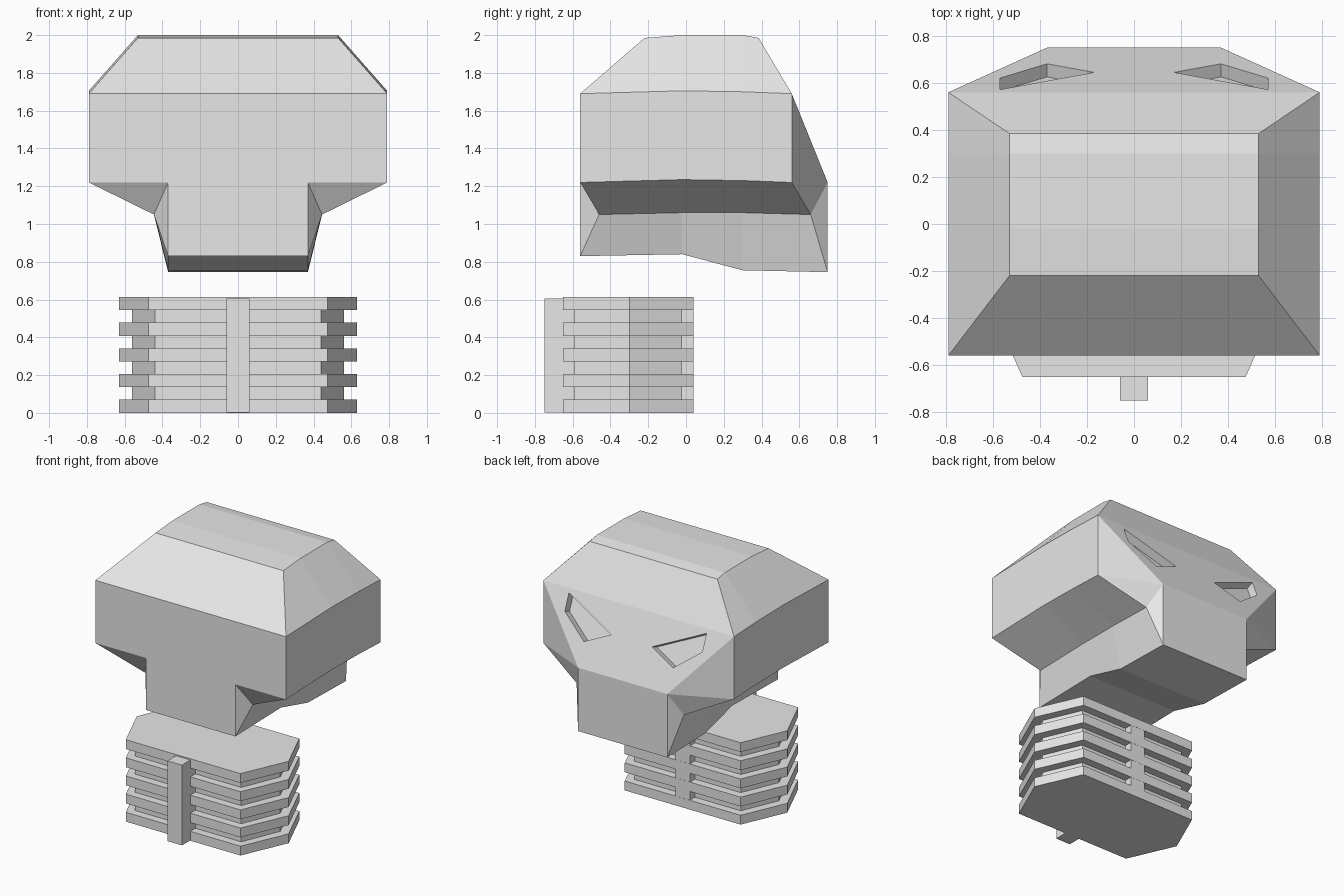
import bpy
import bmesh
from mathutils import Vector

default = bpy.data.objects.get("Cube")
if default:
    bpy.data.objects.remove(default, do_unlink=True)

bone = bpy.data.materials.new("bone_grey")
bone.use_nodes = True
bone.diffuse_color = (0.8, 0.8, 0.8, 1)
bone.node_tree.nodes["Principled BSDF"].inputs["Base Color"].default_value = (0.8, 0.8, 0.8, 1)


def finish(bm, name):
    """Turn a bmesh into a flat shaded object."""
    bmesh.ops.recalc_face_normals(bm, faces=bm.faces)
    mesh = bpy.data.meshes.new(name)
    bm.to_mesh(mesh)
    bm.free()
    mesh.materials.append(bone)
    obj = bpy.data.objects.new(name, mesh)
    bpy.context.collection.objects.link(obj)
    return obj


def prism(name, outline, offset):
    """Extrude a planar outline along an offset."""
    bm = bmesh.new()
    low = [bm.verts.new(p) for p in outline]
    high = [bm.verts.new(Vector(p) + Vector(offset)) for p in outline]
    bm.faces.new(low)
    bm.faces.new(high)
    for i in range(len(low)):
        j = (i + 1) % len(low)
        bm.faces.new((low[i], low[j], high[j], high[i]))
    return finish(bm, name)


# Skull: each rail is half width, rear y, front y, then heights at four stations
rails = [
    (0.53, -0.22, 0.385, (1.985, 2.0, 2.0, 1.985)),
    (0.79, -0.56, 0.56, (1.69, 1.705, 1.70, 1.69)),
    (0.79, -0.56, 0.56, (1.22, 1.235, 1.23, 1.22)),
    (0.445, -0.46, 0.66, (1.05, 1.06, 1.06, 1.05)),
    (0.37, -0.56, 0.75, (0.83, 0.84, 0.755, 0.745)),
]
bm = bmesh.new()
sides = []
for s in (-1, 1):
    sides.append([[bm.verts.new((s * x, y, z)) for y, z in zip((y0, -0.02, 0.3, y1), zs)]
                  for x, y0, y1, zs in rails])
right, left = sides
for side in sides:
    for upper, lower in zip(side, side[1:]):
        for k in range(3):
            bm.faces.new((upper[k], upper[k + 1], lower[k + 1], lower[k]))
for r in (0, -1):
    for k in range(3):
        bm.faces.new((right[r][k], right[r][k + 1], left[r][k + 1], left[r][k]))

# Skull ends: rear wall, face, and jaw with pinched corners
for k, y in ((0, -0.56), (3, 0.75)):
    inner = [bm.verts.new((s * 0.37, y, 1.22)) for s in (-1, 1)]
    bm.faces.new((right[0][k], left[0][k], left[1][k], right[1][k]))
    bm.faces.new((right[1][k], left[1][k], inner[1], inner[0]))
    bm.faces.new((inner[0], inner[1], left[4][k], right[4][k]))
    for side, corner in zip(sides, inner):
        for a in (1, 2, 3):
            bm.faces.new((side[a][k], side[a + 1][k], corner))
skull = finish(bm, "skull")

# Slanted eye sockets cut into the sloping face
slope = 0.19 / 0.47
normal = Vector((0, 1, slope)).normalized()
for s, label in ((1, "left"), (-1, "right")):
    outline = [Vector((s * x, 0.56 + (1.69 - z) * slope, z)) - normal * 0.06
               for x, z in ((0.57, 1.66), (0.57, 1.54), (0.37, 1.39), (0.17, 1.48))]
    cutter = prism(label + "_eye_cutter", outline, normal * 0.2)
    cutter.hide_render = True
    cutter.hide_viewport = True
    cut = skull.modifiers.new(label + "_eye_socket", "BOOLEAN")
    cut.operation = "DIFFERENCE"
    cut.solver = "EXACT"
    cut.object = cutter
    # Bake the cut so that the cutter can be removed
    bpy.context.view_layer.update()
    baked = bpy.data.meshes.new_from_object(
        skull.evaluated_get(bpy.context.evaluated_depsgraph_get()))
    skull.modifiers.clear()
    skull.data = baked
    bpy.data.objects.remove(cutter, do_unlink=True)


def hexagon(front, middle, back, y0, y1, z):
    half = [(front, y0), (middle, -0.3), (back, y1)]
    return [(x, y, z) for x, y in half] + [(-x, y, z) for x, y in reversed(half)]


def block(name, half, y0, y1, z0, z1):
    base = [(-half, y0, z0), (half, y0, z0), (half, y1, z0), (-half, y1, z0)]
    return prism(name, base, (0, 0, z1 - z0))


# Rib cage: stacked plates around a narrower core
for i in range(5):
    prism(f"rib_{i + 1}", hexagon(0.475, 0.63, 0.48, -0.65, 0.04, i * 0.136), (0, 0, 0.07))
prism("rib_core", hexagon(0.44, 0.56, 0.44, -0.59, -0.02, 0.01), (0, 0, 0.59))

# Spine and breastbone
block("spine", 0.06, -0.75, -0.55, 0.003, 0.605)
block("breastbone", 0.06, -0.1, 0.039, 0.003, 0.611)
